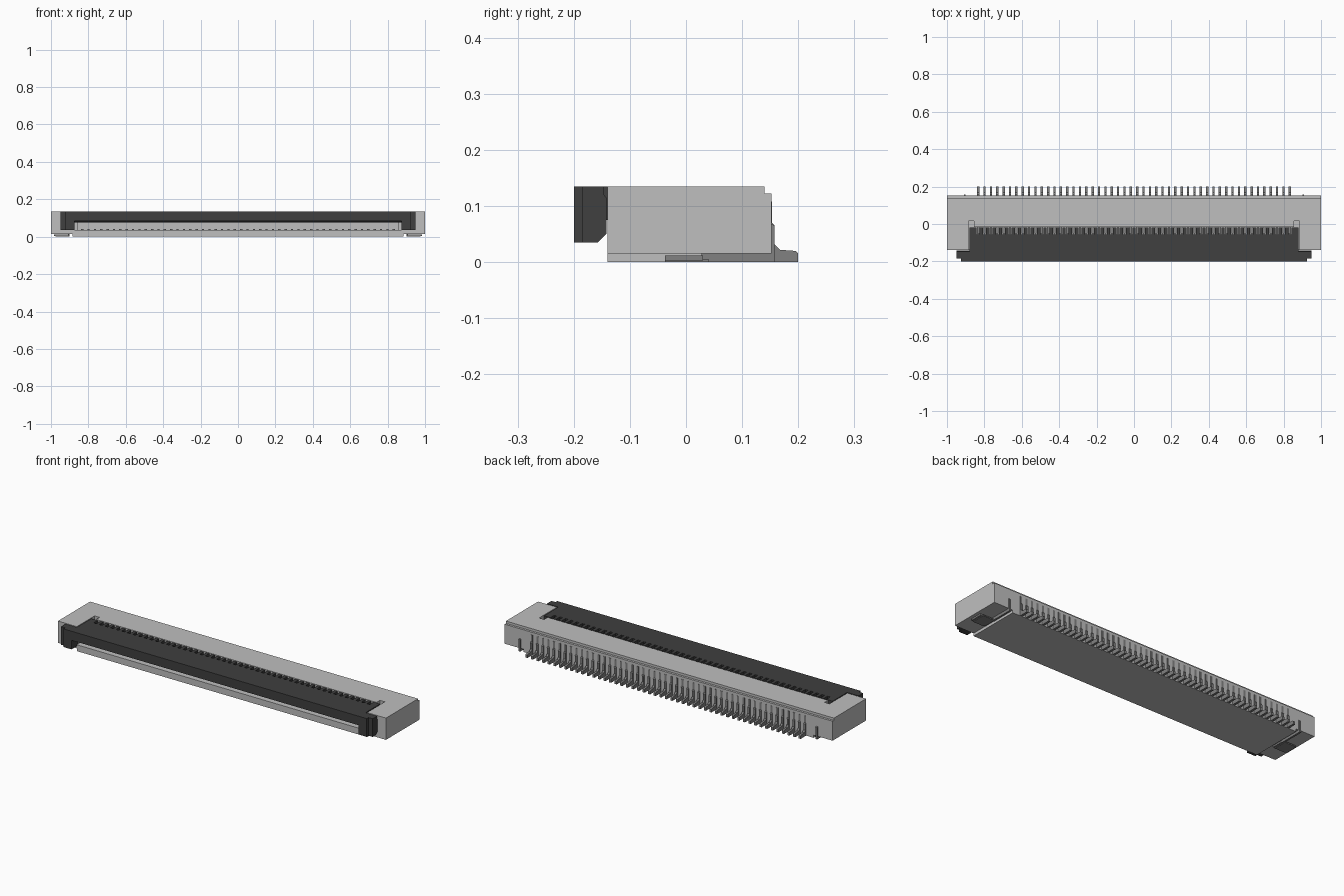
import bpy
import bmesh

cube = bpy.data.objects.get("Cube")
if cube:
    bpy.data.objects.remove(cube, do_unlink=True)


def material(name, value):
    m = bpy.data.materials.new(name)
    m.use_nodes = True
    col = (value, value, value, 1)
    m.diffuse_color = col
    bsdf = next(n for n in m.node_tree.nodes if n.type == 'BSDF_PRINCIPLED')
    bsdf.inputs["Base Color"].default_value = col
    return m


LIGHT = material("light grey plastic", 0.52)
DARK = material("charcoal plastic", 0.05)
METAL = material("grey metal", 0.22)


def extrude(bm, profile, x0, x1, mirror=False):
    """Extrude a (y, z) profile along x; optionally repeat at -x."""
    spans = [(x0, x1)] + ([(-x1, -x0)] if mirror else [])
    for a, b in spans:
        f = bm.faces.new([bm.verts.new((a, y, z)) for y, z in profile])
        g = bmesh.ops.extrude_face_region(bm, geom=[f])
        moved = [v for v in g["geom"] if isinstance(v, bmesh.types.BMVert)]
        bmesh.ops.translate(bm, verts=moved, vec=(b - a, 0, 0))


def rect(y0, y1, z0, z1):
    return [(y0, z0), (y1, z0), (y1, z1), (y0, z1)]


def finish(bm, name, mat):
    bmesh.ops.recalc_face_normals(bm, faces=bm.faces)
    me = bpy.data.meshes.new(name)
    bm.to_mesh(me)
    bm.free()
    me.materials.append(mat)
    ob = bpy.data.objects.new(name, me)
    bpy.context.collection.objects.link(ob)
    return ob


PINS, PITCH, PIN_W = 50, 0.034, 0.012
pin_x = [(i - (PINS - 1) / 2) * PITCH for i in range(PINS)]

# Housing: open-fronted centre, pockets beside it and solid raised ends
back = [(0.152, 0.122), (0.14, 0.122), (0.14, 0.135)]
bm = bmesh.new()
extrude(bm, [(-0.14, 0), (0.152, 0)] + back +
        [(-0.015, 0.135), (-0.015, 0.09), (0.08, 0.09), (0.08, 0.035), (-0.14, 0.035)],
        -0.855, 0.855)
extrude(bm, [(-0.14, 0), (0.152, 0)] + back +
        [(0.015, 0.135), (0.015, 0.035), (-0.14, 0.035)], 0.855, 0.885, True)
extrude(bm, [(-0.14, 0.015), (0.152, 0.015)] + back + [(-0.14, 0.135)],
        0.885, 1.0, True)
finish(bm, "housing", LIGHT)

# Flip latch: long plate, hooked ends and a comb along the rear edge
bm = bmesh.new()
extrude(bm, [(-0.2, 0.085), (-0.19, 0.085), (-0.18, 0.075), (-0.055, 0.075),
             (-0.055, 0.135), (-0.2, 0.135)], -0.88, 0.88)
extrude(bm, rect(-0.2, -0.185, 0.035, 0.135), 0.875, 0.925, True)
extrude(bm, [(-0.185, 0.035), (-0.157, 0.035), (-0.142, 0.05), (-0.142, 0.115),
             (-0.146, 0.12), (-0.146, 0.135), (-0.185, 0.135)], 0.875, 0.95, True)
tooth = rect(-0.055, -0.02, 0.085, 0.135)
gap = PIN_W / 2 + 0.002
for a, b in zip(pin_x, pin_x[1:]):
    extrude(bm, tooth, a + gap, b - gap)
extrude(bm, tooth, pin_x[-1] + gap, 0.88, True)
finish(bm, "flip_latch", DARK)

# Contacts: solder foot with riser, plus lower and upper beams
bm = bmesh.new()
foot = [(0.14, 0.002), (0.15, 0), (0.2, 0), (0.2, 0.016), (0.195, 0.02),
        (0.168, 0.022), (0.158, 0.032), (0.158, 0.065), (0.1535, 0.07),
        (0.1535, 0.108), (0.14, 0.108)]
for x in pin_x:
    a, b = x - PIN_W / 2, x + PIN_W / 2
    extrude(bm, foot, a, b)
    extrude(bm, rect(-0.1, 0.1, 0.033, 0.042), a, b)
    extrude(bm, rect(-0.05, 0.1, 0.088, 0.118), a, b)
finish(bm, "contacts", METAL)

# Solder tabs under the ends, each with a thin upright blade
bm = bmesh.new()
extrude(bm, rect(-0.037, 0.03, 0.003, 0.012), 0.9, 0.985, True)
extrude(bm, rect(-0.037, 0.04, 0.0, 0.006), 0.91, 0.975, True)
extrude(bm, [(0.028, 0), (0.158, 0), (0.158, 0.065), (0.153, 0.068),
             (0.148, 0.068), (0.148, 0.016), (0.028, 0.016)], 0.9, 0.91, True)
finish(bm, "solder_tabs", METAL)
